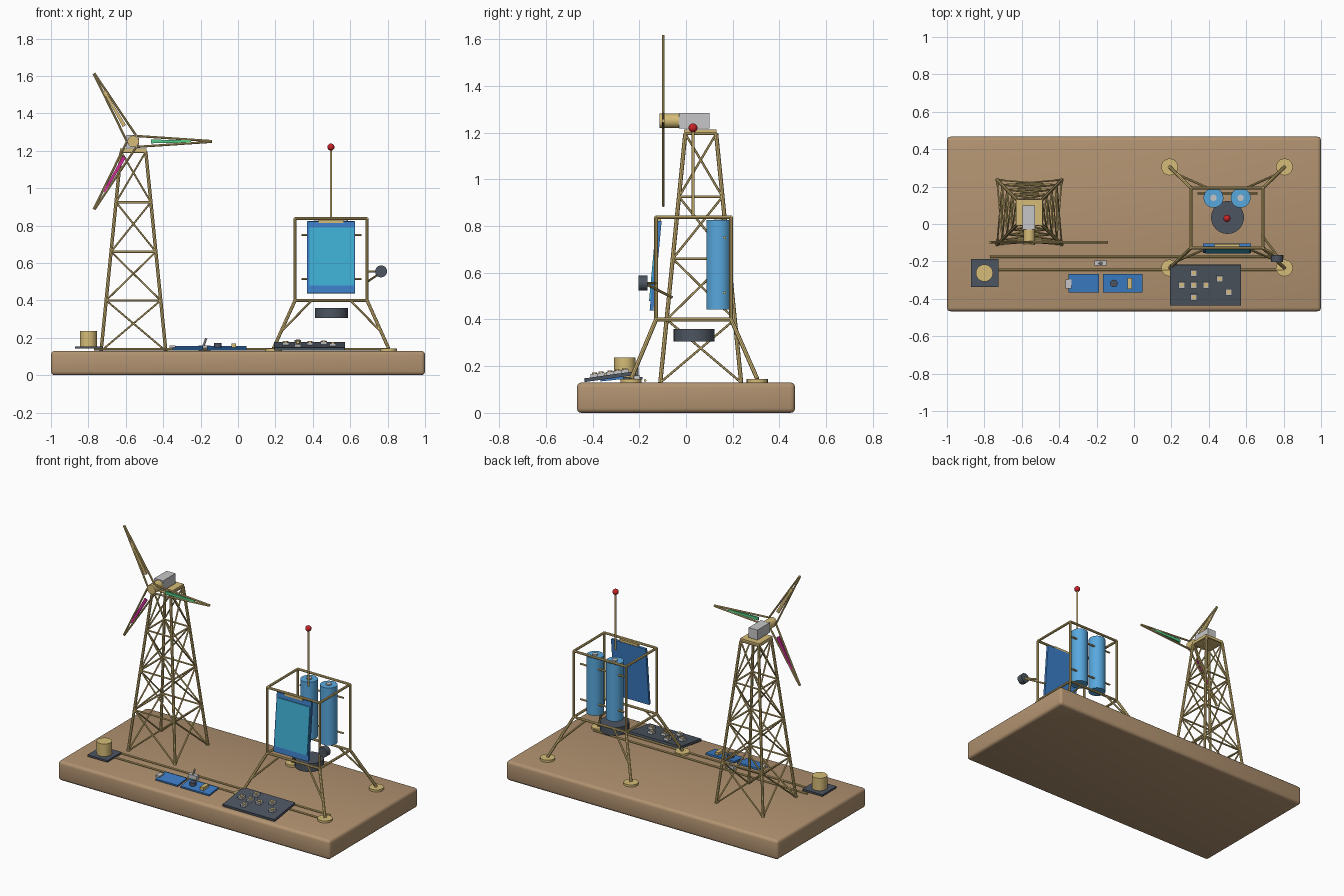
import bpy, bmesh, math
from mathutils import Vector, Matrix

if "Cube" in bpy.data.objects:
    bpy.data.objects.remove(bpy.data.objects["Cube"])


def mat(name, rgb):
    m = bpy.data.materials.new(name)
    lin = [((c / 255 + 0.055) / 1.055) ** 2.4 for c in rgb]
    m.diffuse_color = (*lin, 1)
    m.use_nodes = True
    m.node_tree.nodes["Principled BSDF"].inputs["Base Color"].default_value = m.diffuse_color
    return m


TAN = mat("tan base", (178, 147, 113))
GOLD = mat("gold", (214, 188, 120))
DARK = mat("dark grey", (77, 85, 96))
BLUE = mat("blue", (60, 126, 200))
SKY = mat("light blue", (88, 168, 222))
CYAN = mat("cyan", (62, 176, 212))
GREY = mat("light grey", (198, 198, 200))
RED = mat("red", (200, 35, 40))
GREEN = mat("green", (85, 205, 135))
PINK = mat("magenta", (205, 45, 150))


def finish(name, bm, material, smooth=False):
    me = bpy.data.meshes.new(name)
    bm.to_mesh(me)
    bm.free()
    ob = bpy.data.objects.new(name, me)
    me.materials.append(material)
    bpy.context.collection.objects.link(ob)
    if smooth:
        bpy.ops.object.select_all(action='DESELECT')
        ob.select_set(True)
        bpy.context.view_layer.objects.active = ob
        bpy.ops.object.shade_smooth_by_angle(angle=math.radians(40))
    return ob


def rods(name, segments, material=GOLD, sides=8):
    """Round bars; each segment is (start, end, radius)."""
    bm = bmesh.new()
    for a, b, r in segments:
        a, b = Vector(a), Vector(b)
        d = b - a
        m = Matrix.Translation((a + b) / 2) @ d.to_track_quat('Z', 'Y').to_matrix().to_4x4()
        bmesh.ops.create_cone(bm, cap_ends=True, segments=sides, radius1=r, radius2=r,
                              depth=d.length, matrix=m)
    return finish(name, bm, material, True)


def box(name, lo, hi, material, tilt=0.0, bevel=0.0, segs=1):
    """Box between two corners, tilted about x through its centre."""
    lo, hi = Vector(lo), Vector(hi)
    bm = bmesh.new()
    bmesh.ops.create_cube(bm, size=1, matrix=Matrix.Diagonal((*(hi - lo), 1)))
    if bevel:
        bmesh.ops.bevel(bm, geom=bm.edges[:], offset=bevel, segments=segs,
                        profile=0.5, affect='EDGES')
    ob = finish(name, bm, material, segs > 1)
    ob.location = (lo + hi) / 2
    ob.rotation_euler.x = tilt
    return ob


def drum(name, x, y, z0, z1, r, material, sides=32):
    return rods(name, [((x, y, z0), (x, y, z1), r)], material, sides)


# Ground slab
box("base_slab", (-1, -0.467, 0), (1, 0.467, 0.13), TAN, bevel=0.02, segs=3)

# Lattice tower
TX, TY = -0.559, 0.063
levels = [0.13, 0.40, 0.66, 0.925, 1.195]


def ring(z):
    h = 0.173 + (0.066 - 0.173) * (z - 0.13) / 1.065
    return [Vector((TX + sx * h, TY + sy * h, z))
            for sx, sy in ((-1, -1), (1, -1), (1, 1), (-1, 1))]


rods("tower_legs", [(a, b, 0.009) for a, b in zip(ring(levels[0]), ring(levels[-1]))])
braces = []
for i in range(4):
    lo, hi = ring(levels[i]), ring(levels[i + 1])
    for k in range(4):
        n = (k + 1) % 4
        braces += [(lo[k], hi[n], 0.005), (lo[n], hi[k], 0.005), (hi[k], hi[n], 0.006)]
rods("tower_braces", braces, sides=6)
box("tower_platform", (-0.63, -0.008, 1.195), (-0.49, 0.13, 1.213), GOLD)

# Turbine head
HX, HY, HZ = -0.56, -0.097, 1.25
box("nacelle", (-0.595, -0.03, 1.218), (-0.53, 0.10, 1.284), GREY)
rods("rotor_hub", [((HX, -0.113, HZ), (HX, -0.03, HZ), 0.031)], sides=16)
for i, (label, col) in enumerate((("right", GREEN), ("upper", GOLD), ("lower", PINK))):
    t = math.radians(120 * i)

    def at(r, w, t=t):
        return Vector((HX + r * math.cos(t) - w * math.sin(t), HY,
                       HZ + r * math.sin(t) + w * math.cos(t)))

    rods("blade_frame_" + label, [(at(0.02, s * 0.029), at(0.42, s * 0.002), 0.006)
                                  for s in (-1, 1)])
    # Tapered blade sheet
    bm = bmesh.new()
    f = bm.faces.new([bm.verts.new(at(r, w)) for r, w in
                      ((0.095, -0.010), (0.31, -0.006), (0.31, 0.006), (0.095, 0.010))])
    ext = bmesh.ops.extrude_face_region(bm, geom=[f])["geom"]
    moved = [v for v in ext if isinstance(v, bmesh.types.BMVert)]
    bmesh.ops.translate(bm, verts=moved, vec=(0, 0.010, 0))
    bmesh.ops.translate(bm, verts=bm.verts[:], vec=(0, -0.005, 0))
    bmesh.ops.recalc_face_normals(bm, faces=bm.faces[:])
    finish("blade_sheet_" + label, bm, col)

# Lander frame, legs and pads
X0, X1, Y0, Y1, Z0, Z1 = 0.305, 0.69, -0.128, 0.193, 0.40, 0.837
corners = [(X0, Y0), (X1, Y0), (X1, Y1), (X0, Y1)]
frame, legs = [], []
for k, (x, y) in enumerate(corners):
    nx, ny = corners[(k + 1) % 4]
    frame += [((x, y, Z0), (x, y, Z1), 0.008)]
    frame += [((x, y, z), (nx, ny, z), 0.008) for z in (Z0, Z1)]
    sx, sy = (1 if x > 0.5 else -1), (1 if y > 0 else -1)
    fx, fy = 0.4975 + sx * 0.307, 0.035 + sy * 0.27
    top, foot = Vector((x, y, Z0)), Vector((fx, fy, 0.145))
    legs += [(top, foot, 0.009),
             ((x - sx * 0.09, y, Z0), top.lerp(foot, 0.66), 0.006)]
    drum(f"foot_pad_{k}", fx, fy, 0.13, 0.144, 0.045, GOLD, 24)
rods("lander_frame", frame)
rods("lander_legs", legs)

# Tanks and their holding bars
for side, x in (("left", 0.425), ("right", 0.57)):
    drum("tank_" + side, x, 0.14, 0.443, 0.825, 0.053, SKY)
    drum("tank_cap_" + side, x, 0.14, 0.825, 0.833, 0.017, GREY, 16)
rods("tank_bars", [((0.34, 0.165, z), (0.66, 0.165, z), 0.006) for z in (0.515, 0.75)])
drum("engine", 0.5, 0.035, 0.305, 0.36, 0.088, DARK)

# Leaning front panel with bright screen
lean = -math.atan2(0.035, 0.38)
box("front_panel", (0.37, -0.138, 0.437), (0.625, -0.122, 0.822), BLUE, lean)
box("panel_screen", (0.381, -0.144, 0.478), (0.619, -0.135, 0.790), CYAN, lean)
box("panel_hinge", (0.43, -0.127, 0.815), (0.565, -0.107, 0.835), GOLD)

# Antenna mast
drum("antenna_mast", 0.497, 0.03, 0.835, 1.21, 0.006, GOLD, 10)
bm = bmesh.new()
bmesh.ops.create_uvsphere(bm, u_segments=20, v_segments=12, radius=0.019,
                          matrix=Matrix.Translation((0.497, 0.03, 1.22)))
finish("antenna_ball", bm, RED, True)

# Side dish on two arms
rods("dish", [((0.765, -0.203, 0.555), (0.765, -0.165, 0.555), 0.032)], DARK, 24)
rods("dish_arms", [((0.69, -0.128, 0.555), (0.765, -0.17, 0.555), 0.006),
                   ((0.685, -0.06, 0.495), (0.765, -0.168, 0.55), 0.006)])

# Ground rails
rods("ground_rails", [((-0.77, y, 0.139), (0.80, y, 0.139), 0.006) for y in (-0.175, -0.245)])

# Generator
box("generator_plate", (-0.872, -0.336, 0.142), (-0.725, -0.187, 0.154), DARK)
drum("generator_drum", -0.8, -0.262, 0.154, 0.237, 0.046, GOLD, 24)

# Tilted control board with buttons
tilt = math.radians(8)
box("control_board", (0.192, -0.436, 0.147), (0.573, -0.216, 0.163), DARK, tilt)
for i, (x, y) in enumerate(((0.255, -0.326), (0.32, -0.262), (0.32, -0.326), (0.32, -0.392),
                            (0.385, -0.326), (0.458, -0.293), (0.507, -0.364))):
    z = 0.163 + (y + 0.326) * math.tan(tilt)
    box(f"button_base_{i}", (x - 0.017, y - 0.017, z), (x + 0.017, y + 0.017, z + 0.014), GREY, tilt)
    drum(f"button_cap_{i}", x, y, z + 0.008, z + 0.019, 0.011, GOLD, 12)

# Small blue boards and their parts
for side, x0, x1 in (("left", -0.35, -0.187), ("right", -0.167, 0.045)):
    box("blue_board_" + side, (x0, -0.367, 0.140), (x1, -0.267, 0.151), BLUE, math.radians(6))
box("board_socket", (-0.365, -0.346, 0.146), (-0.335, -0.296, 0.158), GREY)
drum("board_knob", -0.108, -0.318, 0.148, 0.172, 0.02, DARK, 20)
box("board_block", (-0.036, -0.347, 0.148), (-0.010, -0.290, 0.170), GOLD)

# Lever switch
box("switch_body", (-0.212, -0.223, 0.13), (-0.148, -0.196, 0.160), GREY)
rods("switch_lever", [((-0.185, -0.21, 0.155), (-0.17, -0.21, 0.197), 0.006)], GREY)
